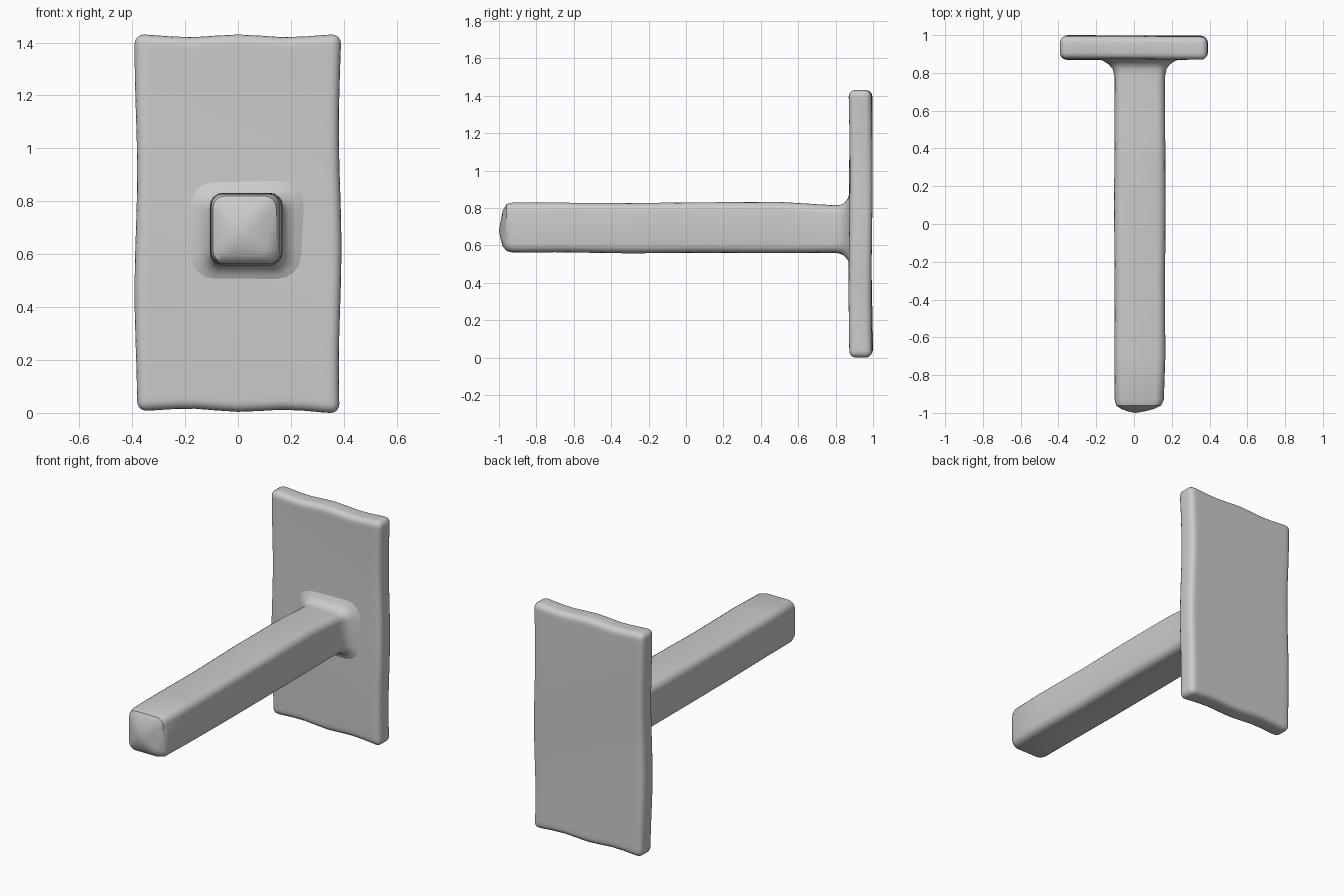
import bpy, bmesh
from math import sin, cos, pi, radians

if "Cube" in bpy.data.objects:
    bpy.data.objects.remove(bpy.data.objects["Cube"])


def finish(bm, name):
    bmesh.ops.recalc_face_normals(bm, faces=bm.faces)
    mesh = bpy.data.meshes.new(name)
    bm.to_mesh(mesh)
    bm.free()
    obj = bpy.data.objects.new(name, mesh)
    bpy.context.collection.objects.link(obj)
    bpy.ops.object.select_all(action='DESELECT')
    obj.select_set(True)
    bpy.context.view_layer.objects.active = obj
    bpy.ops.object.shade_smooth_by_angle(angle=radians(40))
    return obj


def rounded_ring(bm, y, x0, x1, z0, z1, r, steps=4):
    """Rounded rectangle in the xz plane."""
    ring = []
    corners = [(x1 - r, z1 - r), (x0 + r, z1 - r), (x0 + r, z0 + r), (x1 - r, z0 + r)]
    for q, (cx, cz) in enumerate(corners):
        for s in range(steps + 1):
            a = (q + s / steps) * pi / 2
            ring.append(bm.verts.new((cx + r * cos(a), y, cz + r * sin(a))))
    return ring


# Wall plate: rounded slab with gently uneven outer edges
bm = bmesh.new()
bmesh.ops.create_cube(bm, size=1)
for v in bm.verts:
    v.co = (v.co.x * 0.772, 0.934 + v.co.y * 0.122, 0.715 + v.co.z * 1.416)
bmesh.ops.bevel(bm, geom=bm.edges[:], offset=0.034, segments=4, profile=0.5,
                affect='EDGES', clamp_overlap=True)
for axis, start, stop, n in ((0, -0.33, 0.33, 9), (2, 0.06, 1.37, 13)):
    for i in range(n):
        p, d = [0, 0, 0], [0, 0, 0]
        p[axis] = start + (stop - start) * i / (n - 1)
        d[axis] = 1
        bmesh.ops.bisect_plane(bm, geom=bm.verts[:] + bm.edges[:] + bm.faces[:],
                               plane_co=p, plane_no=d)
for v in bm.verts:
    x, y, z = v.co
    v.co.x += 0.005 * sin(7 * z + 1.5 + (2 if x > 0 else 0)) * abs(x) / 0.386
    v.co.z += 0.005 * cos(17 * x) * (z - 0.715) / 0.7
    v.co.y += 0.004 * sin(4.5 * z + 2 * x + 2.6) - 0.003 * (z - 0.715)
    if z < 0.1:
        v.co.z -= 0.012 * x
top = max(v.co.y for v in bm.verts)
low = min(v.co.z for v in bm.verts)
for v in bm.verts:
    v.co.y += 1.0 - top
    v.co.z -= low
finish(bm, "wall_plate")

# Handle: lofted square bar with a blunt pointed tip and a flared root
sections = [
    (-0.993, -0.03, 0.05, 0.64, 0.72, 0.03),
    (-0.98, -0.065, 0.105, 0.595, 0.785, 0.04),
    (-0.96, -0.095, 0.145, 0.57, 0.82, 0.045),
    (-0.93, -0.102, 0.158, 0.562, 0.828, 0.045),
    (-0.70, -0.104, 0.166, 0.563, 0.828, 0.045),
    (-0.30, -0.102, 0.164, 0.557, 0.826, 0.045),
    (0.10, -0.106, 0.168, 0.560, 0.830, 0.045),
    (0.50, -0.102, 0.165, 0.558, 0.832, 0.045),
    (0.78, -0.103, 0.164, 0.560, 0.815, 0.045),
    (0.82, -0.112, 0.172, 0.557, 0.815, 0.05),
    (0.845, -0.135, 0.19, 0.545, 0.825, 0.06),
    (0.865, -0.165, 0.22, 0.52, 0.85, 0.08),
    (0.88, -0.215, 0.27, 0.475, 0.895, 0.11),
    (0.90, -0.25, 0.30, 0.44, 0.93, 0.13),
]
bm = bmesh.new()
rings = [rounded_ring(bm, *s) for s in sections]
for a, b in zip(rings, rings[1:]):
    for i in range(len(a)):
        j = (i + 1) % len(a)
        bm.faces.new((a[i], a[j], b[j], b[i]))
tip = bm.verts.new((0.01, -1.0, 0.68))
for i in range(len(rings[0])):
    bm.faces.new((rings[0][i], rings[0][(i + 1) % len(rings[0])], tip))
bm.faces.new(rings[-1])
finish(bm, "handle_bar")
